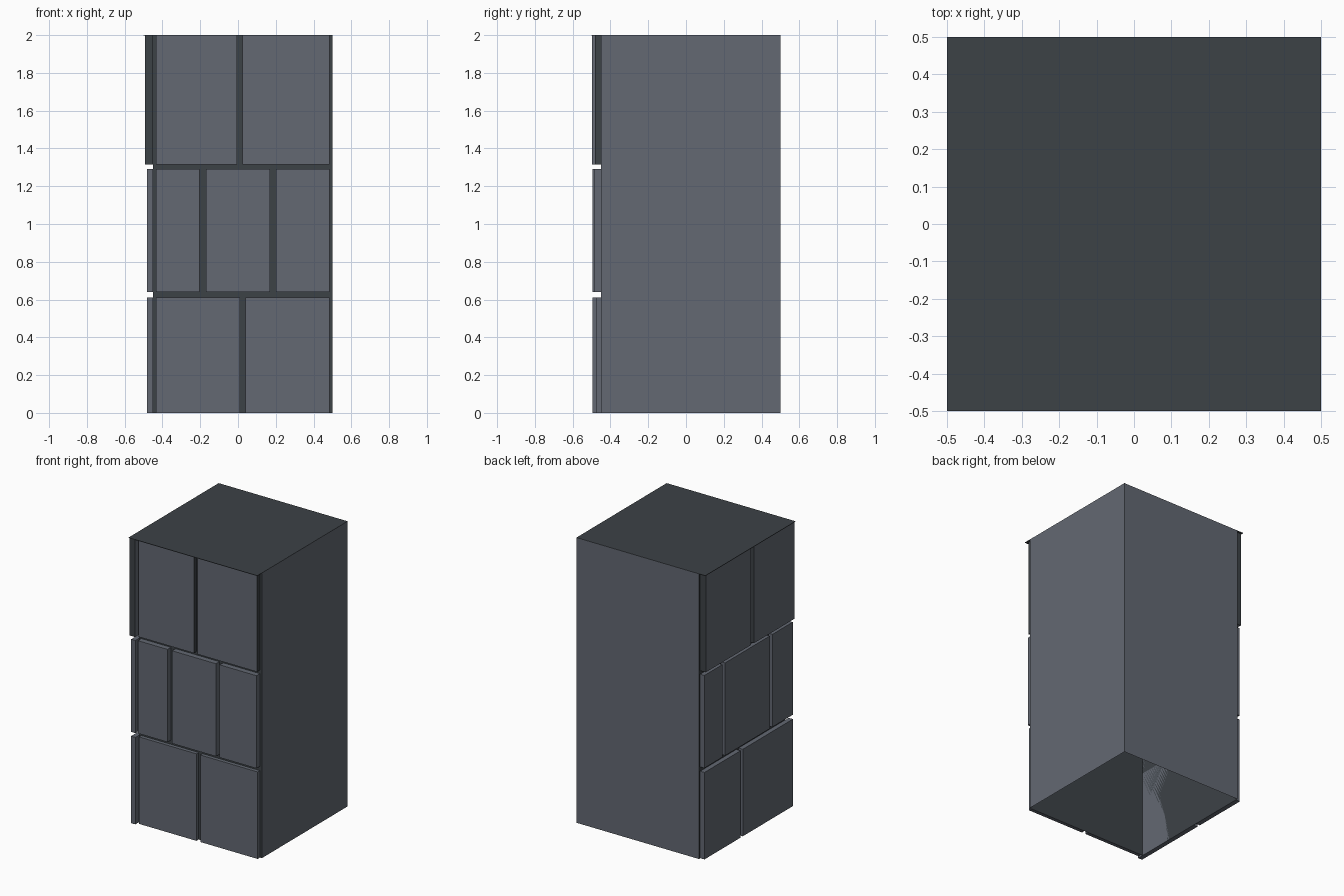
import bpy
import bmesh

cube = bpy.data.objects.get("Cube")
if cube:
    bpy.data.objects.remove(cube, do_unlink=True)


def material(name, colour):
    mat = bpy.data.materials.new(name)
    mat.use_nodes = True
    mat.diffuse_color = (*colour, 1)
    mat.node_tree.nodes["Principled BSDF"].inputs["Base Color"].default_value = (*colour, 1)
    return mat


STONE = material("slate grey stone", (0.125, 0.14, 0.17))
DARK = material("dark mortar", (0.046, 0.054, 0.062))


def make_box(name, low, high, colour_rule, drop=lambda n: False):
    """Box between two corners; faces coloured or dropped by their normal."""
    bm = bmesh.new()
    bmesh.ops.create_cube(bm, size=1)
    for v in bm.verts:
        v.co = [a + (c + 0.5) * (b - a) for a, b, c in zip(low, high, v.co)]
    bm.normal_update()
    for f in bm.faces:
        f.material_index = colour_rule(f.normal)
    gone = [f for f in bm.faces if drop(f.normal)]
    bmesh.ops.delete(bm, geom=gone, context='FACES')
    mesh = bpy.data.meshes.new(name)
    bm.to_mesh(mesh)
    bm.free()
    mesh.materials.append(STONE)
    mesh.materials.append(DARK)
    obj = bpy.data.objects.new(name, mesh)
    bpy.context.collection.objects.link(obj)
    return obj


# Hollow core: plain stone on two sides, mortar behind the blocks, open ends
CORE = -0.45
make_box("pillar_core", (CORE, CORE, 0), (0.5, 0.5, 2),
         lambda n: int(min(n.x, n.y) < -0.5), lambda n: abs(n.z) > 0.5)

# Thin cap sheet overhanging the blocks
make_box("top_cap", (-0.5, -0.5, 1.998), (0.5, 0.5, 2), lambda n: 1)

# Rows: name, bottom, top, front face y, front spans in x, side face x, side spans in y
rows = [
    ("lower", 0, 0.61, -0.475, [(-0.435, 0.01), (0.04, 0.485)],
     -0.483, [(-0.495, 0.06), (0.085, 0.485)]),
    ("middle", 0.64, 1.29, -0.488, [(-0.435, -0.205), (-0.17, 0.17), (0.2, 0.485)],
     -0.482, [(-0.495, -0.27), (-0.24, 0.255), (0.285, 0.485)]),
    ("upper", 1.315, 1.998, -0.482, [(-0.435, -0.005), (0.025, 0.485)],
     -0.493, [(-0.498, -0.05), (-0.018, 0.485)]),
]

# Raised blocks on the front and on the right side
for name, z0, z1, face_y, front, face_x, side in rows:
    shaded = name == "upper"
    for i, (a, b) in enumerate(front):
        make_box(f"{name}_front_block_{i + 1}", (a, face_y, z0), (b, CORE, z1),
                 lambda n: int(shaded and abs(n.x) > 0.5), lambda n: n.y > 0.5)
    for i, (a, b) in enumerate(side):
        make_box(f"{name}_side_block_{i + 1}", (face_x, a, z0), (CORE, b, z1),
                 lambda n: int(shaded and abs(n.y) > 0.5),
                 lambda n: n.x > 0.5 and a > CORE)
